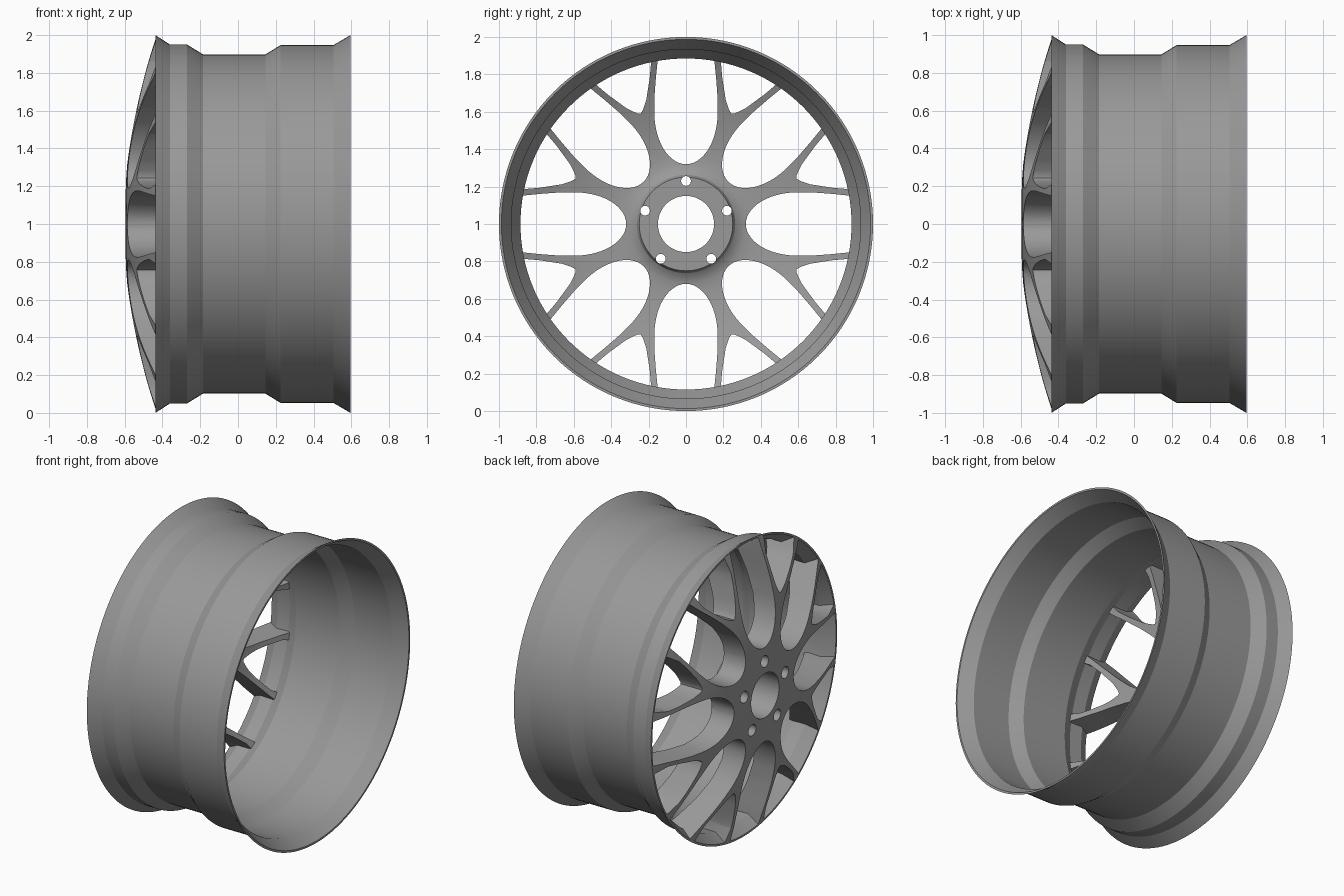
import bpy, bmesh
from math import sin, cos, pi, radians, sqrt

if "Cube" in bpy.data.objects:
    bpy.data.objects.remove(bpy.data.objects["Cube"])

SEG = 128
grey = bpy.data.materials.new("dark_grey")
grey.diffuse_color = (.32, .32, .32, 1)
grey.use_nodes = True
grey.node_tree.nodes["Principled BSDF"].inputs["Base Color"].default_value = grey.diffuse_color


def make(name, bm):
    bmesh.ops.recalc_face_normals(bm, faces=bm.faces)
    me = bpy.data.meshes.new(name)
    bm.to_mesh(me)
    bm.free()
    me.materials.append(grey)
    ob = bpy.data.objects.new(name, me)
    bpy.context.collection.objects.link(ob)
    ob.location.z = 1
    return ob


def lathe(name, profile):
    """Revolve a closed (x, radius) profile around the x axis."""
    bm = bmesh.new()
    rings = [[bm.verts.new((x, r * cos(2 * pi * i / SEG), r * sin(2 * pi * i / SEG)))
              for x, r in profile] for i in range(SEG)]
    n = len(profile)
    for i in range(SEG):
        a, b = rings[i], rings[(i + 1) % SEG]
        for j in range(n):
            k = (j + 1) % n
            bm.faces.new((a[j], a[k], b[k], b[j]))
    return make(name, bm)


def prism(bm, outline, angle, sections):
    """Loft a (sideways, radial) outline along x; sections = (x, sideways scale)."""
    a = radians(angle)
    loops = [[bm.verts.new((x, r * cos(a) - s * k * sin(a), r * sin(a) + s * k * cos(a)))
              for s, r in outline] for x, k in sections]
    n = len(outline)
    for l0, l1 in zip(loops, loops[1:]):
        for j in range(n):
            k = (j + 1) % n
            bm.faces.new((l0[j], l0[k], l1[k], l1[j]))
    bm.faces.new(loops[0])
    bm.faces.new(loops[-1])


def mirrored(half):
    return half + [(-s, r) for s, r in reversed(half) if s > 1e-6]


def smooth(ob):
    bpy.ops.object.select_all(action='DESELECT')
    ob.select_set(True)
    bpy.context.view_layer.objects.active = ob
    bpy.ops.object.shade_smooth_by_angle(angle=radians(25))


# Rim barrel: thin wall with drop centre and flared lips
outer = [(-.437, 1), (-.36, .95), (-.27, .95), (-.185, .898), (.145, .898),
         (.225, .947), (.505, .947), (.585, .994), (.595, 1)]
rim = lathe("rim_barrel", outer + [(x, r - .013) for x, r in reversed(outer)])

# Domed disc from which hub and spokes are cut
front = []
for i in range(17):
    r = .15 + .84 * i / 16
    front.append((-.595 + .158 * ((r - .15) / .84) ** 1.8, r))
back = [(-.36, .942), (-.275, .942), (-.25, .928), (-.285, .86), (-.34, .74), (-.385, .6),
        (-.415, .45), (-.42, .37), (-.418, .32), (-.408, .285), (-.392, .262),
        (-.365, .25), (-.365, .15)]
spokes = lathe("hub_and_spokes", front + back)

# Window and bolt hole cutters
bm = bmesh.new()
big = [(.17 * sqrt(max(0, 1 - ((.6 - r) / .28) ** 2)), r)
       for r in [.6 - .28 * cos(pi / 2 * i / 14) for i in range(15)]]
big = mirrored(big + [(.17, .68), (.164, .78), (.155, .88), (.145, 1.05)])
vee = mirrored([(0, .638), (.012, .644), (.03, .662), (.058, .695), (.087, .742),
                (.122, .8), (.158, .87), (.19, 1.05)])
for i in range(8):
    prism(bm, big, 45 * i, [(-.8, 1.08), (-.25, .97), (-.15, .97)])
    prism(bm, vee, 45 * i + 22.5, [(-.8, 1), (-.15, 1)])
for i in range(5):
    a = 90 + 72 * i
    bolt = [(.026 * cos(2 * pi * j / 24), .026 * sin(2 * pi * j / 24)) for j in range(24)]
    n0 = len(bm.verts)
    prism(bm, bolt, 0, [(x, 1) for x in (-.8, -.5, -.47, -.25)])
    bm.verts.ensure_lookup_table()
    for v in bm.verts[n0:]:  # widen the front seat, then move onto the bolt circle
        k = 1.5 if v.co.x < -.49 else 1
        y, z = v.co.y * k + .23, v.co.z * k
        v.co.y = y * cos(radians(a)) - z * sin(radians(a))
        v.co.z = y * sin(radians(a)) + z * cos(radians(a))
cutter = make("window_cutter", bm)
cutter.hide_render = True

mod = spokes.modifiers.new("windows", 'BOOLEAN')
mod.operation = 'DIFFERENCE'
mod.solver = 'EXACT'
mod.object = cutter
bpy.context.view_layer.update()
bpy.context.view_layer.objects.active = spokes
bpy.ops.object.modifier_apply(modifier=mod.name)
bpy.data.objects.remove(cutter)

smooth(rim)
smooth(spokes)
